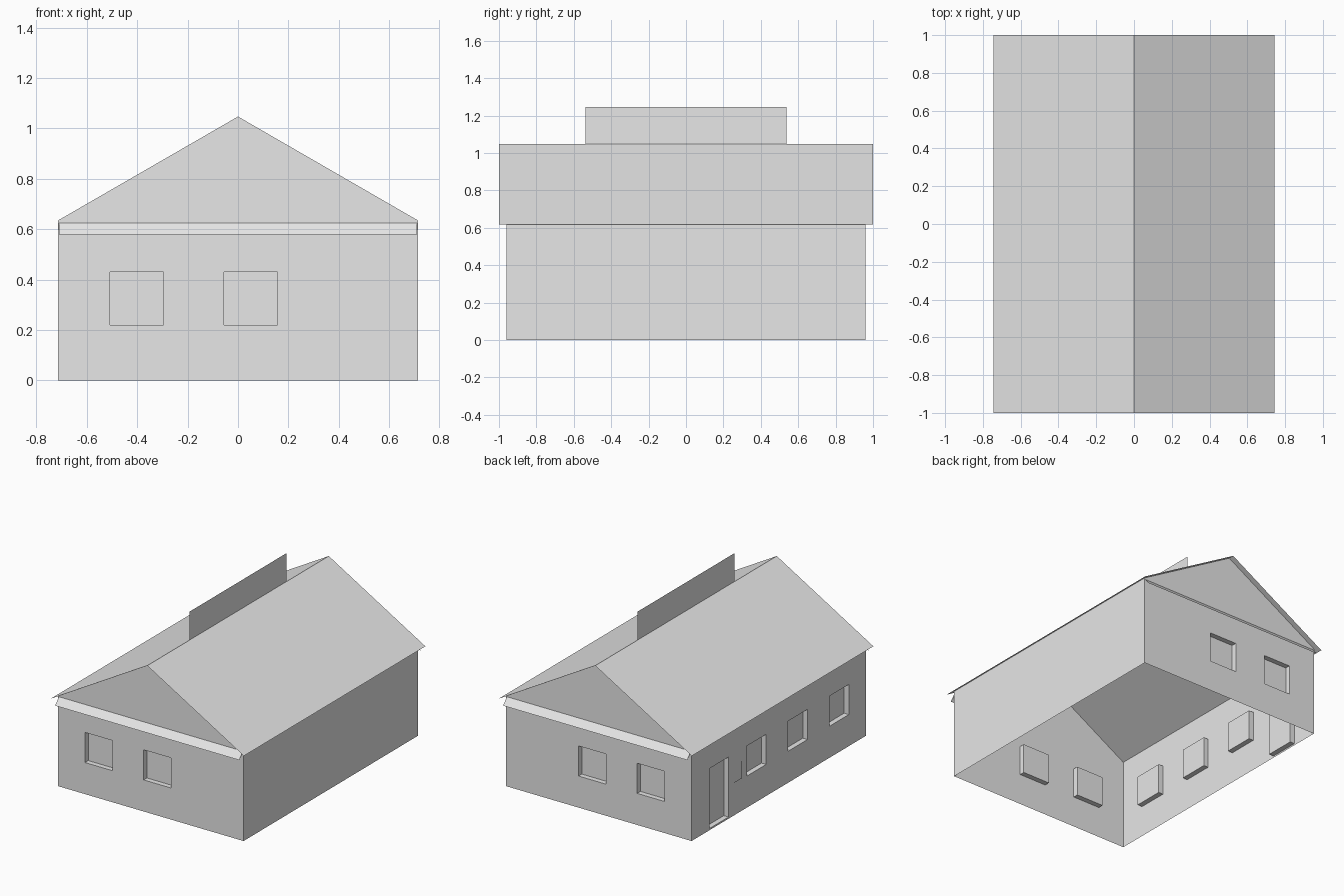
import bpy
import bmesh
from math import pi
from mathutils import Matrix, Vector

cube = bpy.data.objects.get("Cube")
if cube:
    bpy.data.objects.remove(cube, do_unlink=True)

HALF_X, HALF_Y = 0.715, 0.96      # wall planes
EAVE_X, EAVE_Z = 0.745, 0.617     # roof edge
RIDGE_Z = 1.047
GABLE_Z = 0.625
SHOULDER = RIDGE_Z - (RIDGE_Z - EAVE_Z) * HALF_X / EAVE_X
RECESS = 0.036
SILL, HEAD = 0.22, 0.43

grey = bpy.data.materials.new("plain_grey")
grey.use_nodes = True
grey.diffuse_color = (0.8, 0.8, 0.8, 1)
grey.node_tree.nodes["Principled BSDF"].inputs["Base Color"].default_value = (0.8, 0.8, 0.8, 1)


def build(name, polygons):
    """Make one flat-shaded object from a list of polygons."""
    bm = bmesh.new()
    for poly in polygons:
        bm.faces.new([bm.verts.new(p) for p in poly])
    bmesh.ops.remove_doubles(bm, verts=bm.verts, dist=0.0005)
    mesh = bpy.data.meshes.new(name)
    bm.to_mesh(mesh)
    bm.free()
    mesh.materials.append(grey)
    obj = bpy.data.objects.new(name, mesh)
    bpy.context.collection.objects.link(obj)
    return obj


def wall(name, half_width, distance, top, angle, openings=(), extra=()):
    """Wall sheet with recessed openings (u0, u1, z0, z1), turned about z."""
    turn = Matrix.Rotation(angle, 4, 'Z')

    def at(u, z, depth=0.0):
        return turn @ Vector((u, depth - distance, z))

    us = sorted({-half_width, half_width, *(u for o in openings for u in o[:2])})
    zs = sorted({0.0, top, *(z for o in openings for z in o[2:])})
    polys = [[at(u, z) for u, z in outline] for outline in extra]
    for u0, u1 in zip(us, us[1:]):
        for z0, z1 in zip(zs, zs[1:]):
            um, zm = (u0 + u1) / 2, (z0 + z1) / 2
            if not any(o[0] < um < o[1] and o[2] < zm < o[3] for o in openings):
                polys.append([at(u0, z0), at(u1, z0), at(u1, z1), at(u0, z1)])
    for u0, u1, z0, z1 in openings:
        ring = [(u0, z0), (u1, z0), (u1, z1), (u0, z1)]
        polys.append([at(u, z, RECESS) for u, z in ring])
        for a, b in zip(ring, ring[1:] + ring[:1]):
            polys.append([at(*a), at(*b), at(*b, RECESS), at(*a, RECESS)])
    return build(name, polys)


# End walls with gables; the back wall mirrors the front openings
gable = [(-HALF_X, GABLE_Z), (HALF_X, GABLE_Z), (HALF_X, SHOULDER),
         (0, RIDGE_Z), (-HALF_X, SHOULDER)]
end_spans = [(-0.508, -0.296), (-0.055, 0.157)]
front = [(a, b, SILL, HEAD) for a, b in end_spans]
back = [(-b, -a, SILL, HEAD) for a, b in end_spans]
wall("front_wall", HALF_X, HALF_Y, GABLE_Z, 0, front, [gable])
wall("back_wall", HALF_X, HALF_Y, GABLE_Z, pi, back, [gable])

# Side walls: one plain, one with a door and three windows
wall("left_wall", HALF_Y, HALF_X, SHOULDER, pi / 2)
side = [(u, u + 0.212, SILL, HEAD) for u in (-0.35, 0.105, 0.56)]
side.append((-0.765, -0.553, 0.012, HEAD))
wall("right_wall", HALF_Y, HALF_X, SHOULDER, -pi / 2, side)

# Roof slopes
build("roof", [
    [(EAVE_X, -1, EAVE_Z), (EAVE_X, 1, EAVE_Z), (0, 1, RIDGE_Z), (0, -1, RIDGE_Z)],
    [(-EAVE_X, 1, EAVE_Z), (-EAVE_X, -1, EAVE_Z), (0, -1, RIDGE_Z), (0, 1, RIDGE_Z)],
])

# Sloped skirt boards below each gable
for label, s in (("front", -1), ("back", 1)):
    build(label + "_skirt_board", [[
        (s * 0.71, s, 0.578), (-s * 0.71, s, 0.578),
        (-s * 0.71, s * HALF_Y, GABLE_Z), (s * 0.71, s * HALF_Y, GABLE_Z)]])

# Upright board along the ridge
build("ridge_board", [[(0, -0.537, RIDGE_Z), (0, 0.537, RIDGE_Z),
                       (0, 0.537, 1.245), (0, -0.537, 1.245)]])

# Small plate beside the door
build("door_plate", [[(-0.72, 0.5, 0.23), (-0.72, 0.41, 0.23),
                      (-0.72, 0.41, 0.35), (-0.72, 0.5, 0.35)]])
